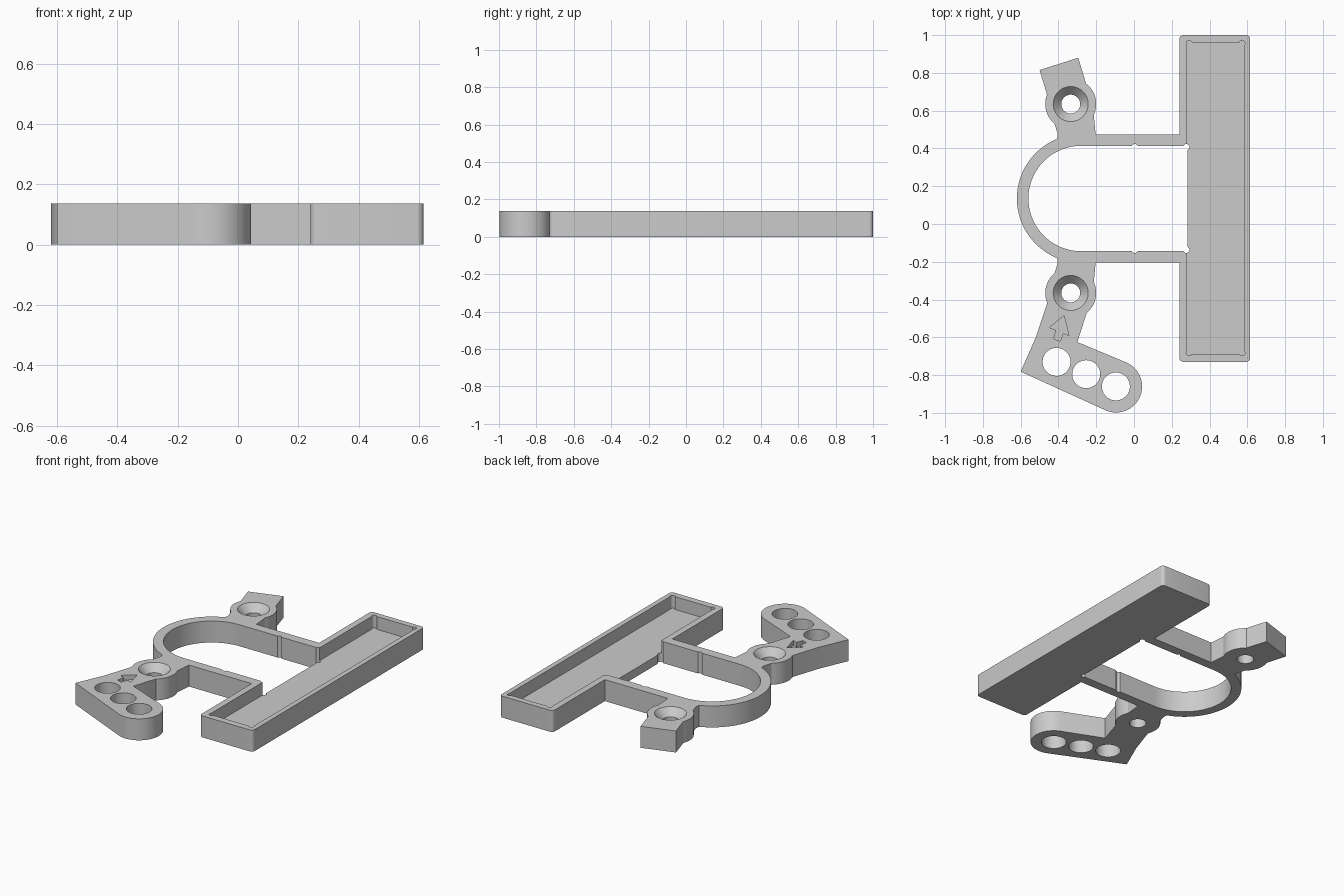
import bpy, bmesh
from math import pi, cos, sin, radians

cube = bpy.data.objects.get("Cube")
if cube:
    bpy.data.objects.remove(cube, do_unlink=True)

H = 0.137        # plate height
FLOOR = 0.055    # tray floor height
BELOW, ABOVE = -0.1, 0.3   # reach of through cutters

grey = bpy.data.materials.new("plain grey")
grey.use_nodes = True
grey.diffuse_color = (0.6, 0.6, 0.6, 1)
grey.node_tree.nodes["Principled BSDF"].inputs["Base Color"].default_value = (0.6, 0.6, 0.6, 1)


def arc(cx, cy, r, a0, a1, n):
    return [(cx + r * cos(radians(a0 + (a1 - a0) * i / n)),
             cy + r * sin(radians(a0 + (a1 - a0) * i / n))) for i in range(n + 1)]


def circle(cx, cy, r, n=48):
    return arc(cx, cy, r, 0, 360, n)[:-1]


def rect(x0, x1, y0, y1, r=0.0):
    if not r:
        return [(x0, y0), (x1, y0), (x1, y1), (x0, y1)]
    return (arc(x1 - r, y1 - r, r, 0, 90, 6) + arc(x0 + r, y1 - r, r, 90, 180, 6)
            + arc(x0 + r, y0 + r, r, 180, 270, 6) + arc(x1 - r, y0 + r, r, 270, 360, 6))


def arch(r, x_end):
    # round-ended loop outline, open toward the tray
    return arc(-0.28, 0.135, r, 90, 270, 64) + [(x_end, 0.135 - r), (x_end, 0.135 + r)]


def prism(name, outline, z0=0.0, z1=H):
    bm = bmesh.new()
    face = bm.faces.new([bm.verts.new((x, y, z0)) for x, y in outline])
    top = bmesh.ops.extrude_face_region(bm, geom=[face])["geom"]
    bmesh.ops.translate(bm, vec=(0, 0, z1 - z0),
                        verts=[v for v in top if isinstance(v, bmesh.types.BMVert)])
    bmesh.ops.recalc_face_normals(bm, faces=bm.faces)
    return finish(name, bm)


def cone(name, x, y, r0, r1, z0, z1):
    bm = bmesh.new()
    bmesh.ops.create_cone(bm, cap_ends=True, segments=48, radius1=r0, radius2=r1, depth=z1 - z0)
    bmesh.ops.translate(bm, vec=(x, y, (z0 + z1) / 2), verts=bm.verts)
    return finish(name, bm)


def finish(name, bm):
    mesh = bpy.data.meshes.new(name)
    bm.to_mesh(mesh)
    bm.free()
    mesh.materials.append(grey)
    ob = bpy.data.objects.new(name, mesh)
    bpy.context.collection.objects.link(ob)
    return ob


def combine(target, tool, operation):
    mod = target.modifiers.new("join", "BOOLEAN")
    mod.operation, mod.solver, mod.object = operation, "EXACT", tool
    bpy.context.view_layer.update()
    graph = bpy.context.evaluated_depsgraph_get()
    mesh = bpy.data.meshes.new_from_object(target.evaluated_get(graph))
    target.modifiers.clear()
    target.data = mesh
    bpy.data.objects.remove(tool, do_unlink=True)


# Solid parts
bracket = prism("bracket", rect(0.24, 0.615, -0.73, 1.0, 0.022))
solids = [
    prism("loop", arch(0.34, 0.26)),
    prism("upper_neck", [(-0.41, 0.4), (-0.405, 0.48), (-0.43, 0.56), (-0.335, 0.66),
                         (-0.215, 0.6), (-0.2, 0.44)]),
    prism("lower_neck", [(-0.41, -0.13), (-0.2, -0.17), (-0.215, -0.33),
                         (-0.335, -0.39), (-0.43, -0.29), (-0.405, -0.21)]),
    prism("upper_tab", [(-0.45, 0.65), (-0.5, 0.815), (-0.295, 0.88), (-0.25, 0.73), (-0.24, 0.65)]),
    prism("lower_arm", [(-0.45, -0.39), (-0.52, -0.6), (-0.6, -0.782)]
          + arc(-0.095, -0.86, 0.138, -113, 67, 32)
          + [(-0.3, -0.625), (-0.25, -0.47), (-0.24, -0.39)]),
    prism("upper_boss", circle(-0.335, 0.635, 0.135)),
    prism("lower_boss", circle(-0.335, -0.365, 0.135)),
]
for part in solids:
    combine(bracket, part, "UNION")

# Openings: loop interior, tray pocket, arm holes, arrow recess
cutters = [
    prism("loop_opening", arch(0.279, 0.283), BELOW, ABOVE),
    prism("tray_pocket", rect(0.281, 0.583, -0.688, 0.962), FLOOR, ABOVE),
    prism("arrow_recess", [(-0.37, -0.485), (-0.345, -0.59), (-0.376, -0.578), (-0.39, -0.62),
                           (-0.425, -0.609), (-0.412, -0.563), (-0.447, -0.548)], H - 0.03, ABOVE),
]
for x, y in [(-0.41, -0.73), (-0.253, -0.795), (-0.096, -0.86)]:
    cutters.append(prism("arm_hole", circle(x, y, 0.074), BELOW, ABOVE))

# Countersunk screw holes
for y in (0.635, -0.365):
    cutters.append(prism("screw_hole", circle(-0.335, y, 0.05), BELOW, ABOVE))
    cutters.append(cone("countersink", -0.335, y, 0.042, 0.102, H - 0.055, H + 0.01))

# Corner reliefs in the loop and the tray
for x in (0.003, 0.277):
    for y in (0.407, -0.137):
        cutters.append(prism("loop_relief", circle(x, y, 0.0165, 16), BELOW, ABOVE))
for x in (0.292, 0.572):
    for y in (0.956, -0.682):
        cutters.append(prism("tray_relief", circle(x, y, 0.0155, 16), FLOOR, ABOVE))

for cutter in cutters:
    combine(bracket, cutter, "DIFFERENCE")

# Smooth curved walls, keep edges crisp
bpy.ops.object.select_all(action="DESELECT")
bracket.select_set(True)
bpy.context.view_layer.objects.active = bracket
bpy.ops.object.shade_smooth_by_angle(angle=radians(30))
